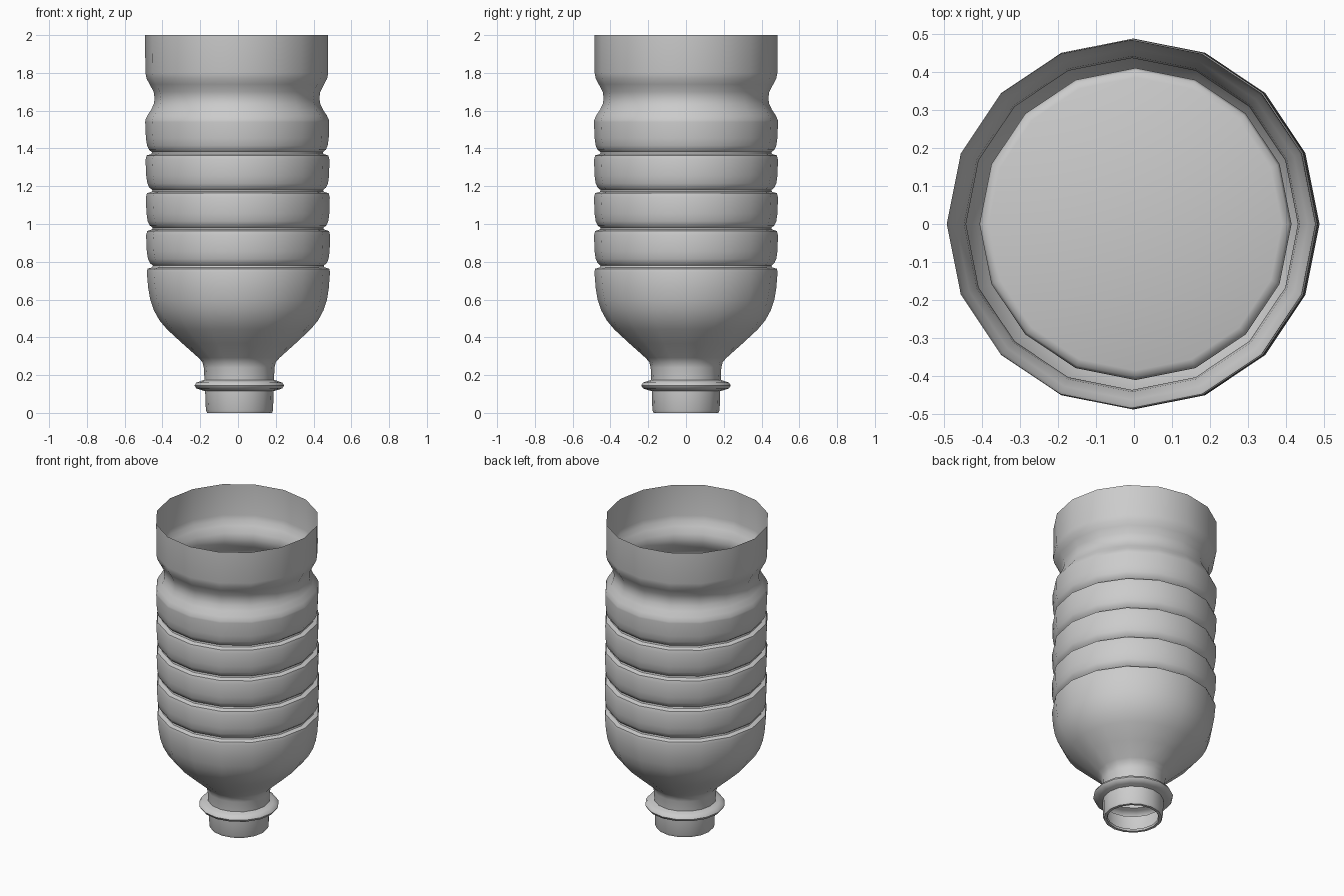
import bpy, bmesh, math

SIDES = 16


def lean(z):
    # the bottle axis leans very slightly in x
    return 0.008 * (1 - z)


def lathe(name, profile, cap_ends=False):
    """Revolve (radius, z) points around the z axis."""
    bm = bmesh.new()
    rings = []
    for r, z in profile:
        rings.append([bm.verts.new((r * math.cos(2 * math.pi * i / SIDES) + lean(z),
                                    r * math.sin(2 * math.pi * i / SIDES), z))
                      for i in range(SIDES)])
    for a, b in zip(rings, rings[1:]):
        for i in range(SIDES):
            j = (i + 1) % SIDES
            bm.faces.new((a[i], a[j], b[j], b[i]))
    if cap_ends:
        bm.faces.new(rings[0][::-1])
        bm.faces.new(rings[-1])
    me = bpy.data.meshes.new(name)
    bm.to_mesh(me)
    bm.free()
    ob = bpy.data.objects.new(name, me)
    bpy.context.collection.objects.link(ob)
    bpy.ops.object.select_all(action='DESELECT')
    ob.select_set(True)
    bpy.context.view_layer.objects.active = ob
    bpy.ops.object.shade_smooth_by_angle(angle=math.radians(50))
    return ob


# neck with lip and flange
profile = [(0.15, 0.012), (0.155, 0.0), (0.172, 0.0), (0.178, 0.015), (0.181, 0.115),
           (0.205, 0.122), (0.228, 0.13), (0.237, 0.145), (0.228, 0.16), (0.205, 0.168),
           (0.184, 0.175), (0.187, 0.24), (0.195, 0.27)]

# shoulder
profile += [(0.215, 0.292), (0.30, 0.368), (0.38, 0.442), (0.42, 0.49), (0.45, 0.545),
            (0.468, 0.60), (0.478, 0.66), (0.485, 0.745)]

# ribs separated by narrow grooves
for k in range(4):
    z = 0.775 + 0.2 * k
    profile += [(0.481, z - 0.012), (0.455, z - 0.004), (0.452, z + 0.005), (0.468, z + 0.018),
                (0.478, z + 0.04), (0.484, z + 0.08), (0.487, z + 0.165)]

# waist and open upper rim
profile += [(0.486, 1.55), (0.475, 1.575), (0.455, 1.605), (0.441, 1.635), (0.436, 1.665),
            (0.441, 1.70), (0.462, 1.74), (0.478, 1.77), (0.484, 1.80), (0.484, 2.0)]
lathe("bottle_shell", profile)

# filling resting in the shoulder, flat top with a rounded edge
lathe("bottle_filling", [(0.17, 0.27), (0.20, 0.295), (0.29, 0.375), (0.37, 0.45), (0.405, 0.49),
                         (0.41, 0.505), (0.403, 0.518), (0.385, 0.525)], cap_ends=True)
